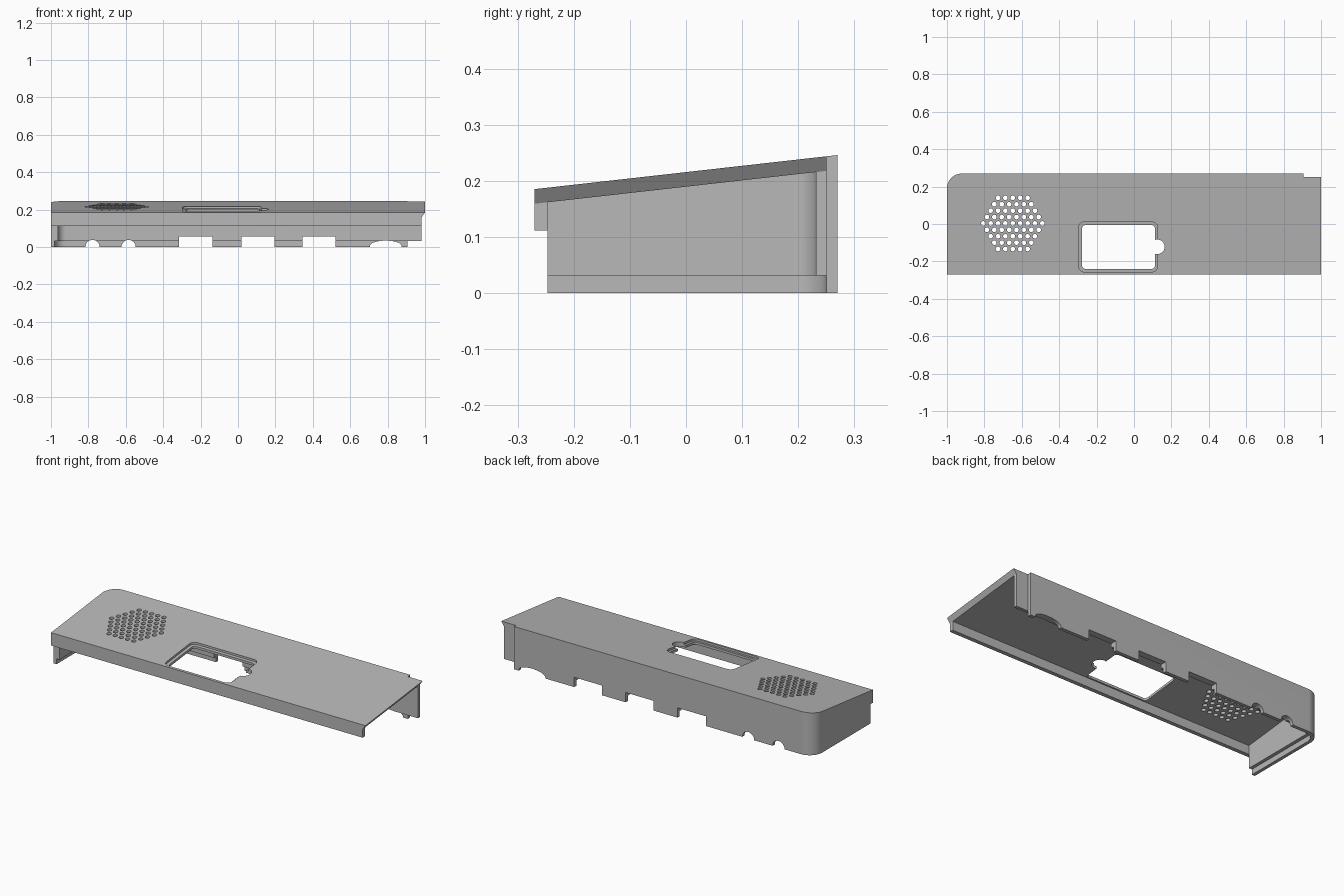
import bpy, bmesh, math

if "Cube" in bpy.data.objects:
    bpy.data.objects.remove(bpy.data.objects["Cube"])

grey = bpy.data.materials.new("plain grey")
grey.use_nodes = True
grey.diffuse_color = (0.48, 0.48, 0.48, 1)
grey.node_tree.nodes["Principled BSDF"].inputs["Base Color"].default_value = (0.48, 0.48, 0.48, 1)

PLATE = 0.026  # top plate thickness


def top(y):
    """Height of the sloping top surface."""
    return 0.2155 + 0.1125 * y


def below_top(d):
    return lambda y: top(y) - d


def flat(z):
    return lambda y: z


def loft(bm, loop_a, loop_b):
    """Closed solid between two matching loops."""
    a = [bm.verts.new(p) for p in loop_a]
    b = [bm.verts.new(p) for p in loop_b]
    faces = [bm.faces.new(a[::-1]), bm.faces.new(b)]
    for i in range(len(a)):
        j = (i + 1) % len(a)
        faces.append(bm.faces.new((a[i], a[j], b[j], b[i])))
    bmesh.ops.recalc_face_normals(bm, faces=faces)


def prism(bm, plan, low, high):
    loft(bm, [(x, y, low(y)) for x, y in plan], [(x, y, high(y)) for x, y in plan])


def rect(x0, x1, y0, y1, radii=(0, 0, 0, 0), steps=10):
    """Plan rectangle; radii run from front-left-of-sheet anticlockwise."""
    pts = []
    corners = [(x0, y0, 1, 1), (x1, y0, -1, 1), (x1, y1, -1, -1), (x0, y1, 1, -1)]
    for k, ((cx, cy, sx, sy), r) in enumerate(zip(corners, radii)):
        if r == 0:
            pts.append((cx, cy))
            continue
        for i in range(steps + 1):
            a = math.pi * (1 + k / 2 + i / steps / 2)
            pts.append((cx + sx * r + r * math.cos(a), cy + sy * r + r * math.sin(a)))
    return pts


def circle(cx, cy, r, n=16):
    return [(cx + r * math.cos(math.tau * i / n), cy + r * math.sin(math.tau * i / n)) for i in range(n)]


def make(name, bm):
    mesh = bpy.data.meshes.new(name)
    bm.to_mesh(mesh)
    bm.free()
    mesh.materials.append(grey)
    obj = bpy.data.objects.new(name, mesh)
    bpy.context.collection.objects.link(obj)
    return obj


def solid(name, plan, low, high):
    bm = bmesh.new()
    prism(bm, plan, low, high)
    return make(name, bm)


# Outer block with one rounded back corner
shell = solid("housing_shell", rect(-1, 1, -0.27, 0.27, (0, 0, 0, 0.08), 16), flat(0), top)
cutters = []

# Hollow interior, with a thinner wall along the bottom rim
cutters.append(solid("rim_cutter", rect(-0.981, 2, -0.6, 0.25, (0, 0, 0, 0.061), 16), flat(-0.5), flat(0.031)))
cutters.append(solid("cavity_cutter", rect(-0.962, 2, -0.247, 0.232, (0, 0, 0, 0.042), 16), flat(-0.4), below_top(PLATE)))

# Space under the front lip
cutters.append(solid("lip_cutter", rect(-2, 2, -0.7, -0.247), flat(-0.6), flat(0.111)))

# Open end, undercut to a sharp top edge
bm = bmesh.new()
loft(bm, *[[(0.982, y, -0.7), (2.1, y, -0.7), (2.1, y, top(y)), (1, y, top(y)), (0.982, y, top(y) - PLATE)]
           for y in (-0.5, 0.5)])
cutters.append(make("end_cutter", bm))

# Step at the back corner, leaving an inner tab
cutters.append(solid("step_cutter", rect(0.905, 2.2, 0.25, 0.8), flat(-0.8), flat(0.9)))

# Connector openings along the back wall
bm = bmesh.new()
Y0, Y1 = 0.2, 0.4


def wall_cut(profile):
    loft(bm, [(x, Y0, z) for x, z in profile], [(x, Y1, z) for x, z in profile])


for x0, x1 in ((-0.315, -0.135), (0.018, 0.195), (0.345, 0.522)):
    wall_cut([(x0, -0.1), (x1, -0.1), (x1, 0.056), (x0, 0.056)])
for cx in (-0.778, -0.585):
    wall_cut(circle(cx, 0, 0.038, 32))
arch = [(0.79 + 0.085 * math.cos(math.pi * i / 16), 0.034 * math.sin(math.pi * i / 16) ** 0.8) for i in range(1, 16)]
wall_cut([(0.705, -0.1), (0.875, -0.1), (0.875, 0)] + arch + [(0.705, 0)])
cutters.append(make("port_cutter", bm))

# Screen window with a shallow recessed border and a round side notch
cutters.append(solid("recess_cutter", rect(-0.296, 0.126, -0.256, 0.011, (0.03,) * 4, 6), below_top(0.012), below_top(-0.2)))
cutters.append(solid("window_cutter", rect(-0.278, 0.112, -0.24, -0.006, (0.018,) * 4, 6), flat(0.12), flat(0.5)))
cutters.append(solid("notch_cutter", circle(0.125, -0.122, 0.039, 32), flat(0.125), flat(0.51)))

# Hexagonal speaker grille
bm = bmesh.new()
PITCH = 0.0395
for row in range(-4, 5):
    count = 9 - abs(row)
    for i in range(count):
        prism(bm, circle(-0.648 + (i - (count - 1) / 2) * PITCH, 0.003 + row * PITCH * 0.866, 0.0125), flat(0.1), flat(0.4))
cutters.append(make("grille_cutter", bm))

# Carve the shell
bpy.ops.object.select_all(action='DESELECT')
bpy.context.view_layer.objects.active = shell
shell.select_set(True)
for cutter in cutters:
    mod = shell.modifiers.new(cutter.name, 'BOOLEAN')
    mod.operation = 'DIFFERENCE'
    mod.solver = 'EXACT'
    mod.object = cutter
    bpy.ops.object.modifier_apply(modifier=mod.name)
    bpy.data.objects.remove(cutter)

bpy.ops.object.shade_smooth_by_angle(angle=math.radians(30))
